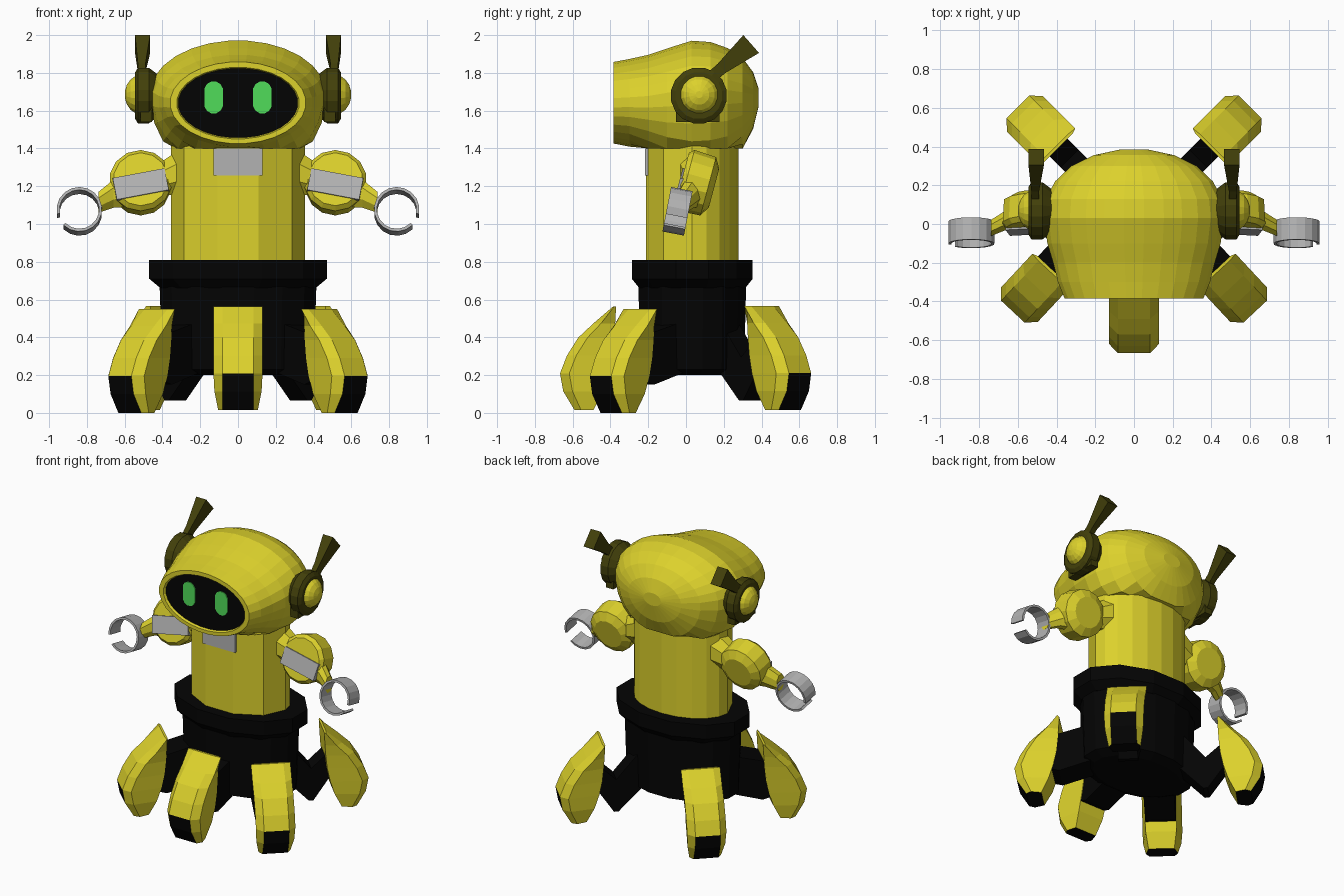
import bpy, bmesh
from math import sin, cos, pi, radians
from mathutils import Vector, Matrix

cube = bpy.data.objects.get("Cube")
if cube:
    bpy.data.objects.remove(cube, do_unlink=True)


def material(name, r, g, b):
    m = bpy.data.materials.new(name)
    m.use_nodes = True
    m.diffuse_color = (r, g, b, 1)
    bsdf = m.node_tree.nodes["Principled BSDF"]
    bsdf.inputs["Base Color"].default_value = (r, g, b, 1)
    bsdf.inputs["Roughness"].default_value = 0.6
    return m


YELLOW = material("yellow", 0.72, 0.64, 0.025)
BLACK = material("black", 0.0012, 0.0012, 0.0012)
OLIVE = material("dark_olive", 0.055, 0.051, 0.003)
GREY = material("grey", 0.45, 0.45, 0.45)
GREEN = material("green", 0.08, 0.72, 0.10)


def loft(name, rings, mats, rule=None, matrix=None):
    """Skin a series of equal-length point rings; rule(ring, side) picks a material."""
    bm = bmesh.new()
    rows = [[bm.verts.new(p) for p in ring] for ring in rings]
    n = len(rows[0])
    for i, (a, b) in enumerate(zip(rows, rows[1:])):
        for k in range(n):
            f = bm.faces.new((a[k], a[(k + 1) % n], b[(k + 1) % n], b[k]))
            f.material_index = rule(i, k) if rule else 0
    for i, row in ((-1, rows[0]), (len(rows), rows[-1])):
        f = bm.faces.new(row)
        f.material_index = rule(i, 0) if rule else 0
    if matrix:
        bm.transform(matrix)
    bmesh.ops.recalc_face_normals(bm, faces=bm.faces)
    mesh = bpy.data.meshes.new(name)
    bm.to_mesh(mesh)
    bm.free()
    for m in mats:
        mesh.materials.append(m)
    ob = bpy.data.objects.new(name, mesh)
    bpy.context.collection.objects.link(ob)
    return ob


def ellipse(n, centre, a, b, u, v):
    u, v, c = Vector(u), Vector(v), Vector(centre)
    return [c + u * a * cos(2 * pi * (k + 0.5) / n) + v * b * sin(2 * pi * (k + 0.5) / n)
            for k in range(n)]


X, Y, Z = Vector((1, 0, 0)), Vector((0, 1, 0)), Vector((0, 0, 1))


def turned(name, stations, n, mat):
    """Upright oval column from (z, half width, half depth) stations."""
    k = 1 / cos(pi / n)
    return loft(name, [ellipse(n, (0, 0.033, z), a * k, b * k, X, Y) for z, a, b in stations], [mat])


def box(name, size, mat, matrix):
    x, y, z = (s / 2 for s in size)
    ends = [[(sx, sy, h) for sx, sy in ((-x, -y), (x, -y), (x, y), (-x, y))] for h in (-z, z)]
    return loft(name, ends, [mat], matrix=matrix)


# Body: black base with flange
turned("base", [(0.20, 0.33, 0.21), (0.23, 0.40, 0.275), (0.67, 0.415, 0.285)], 16, BLACK)
turned("base_flange", [(0.66, 0.41, 0.28), (0.71, 0.47, 0.32), (0.81, 0.47, 0.32)], 12, BLACK)

# Torso: broad facets in front, finer ones behind, with a plate on the chest
angles = [radians(a) for a in list(range(0, 181, 18)) + list(range(216, 360, 36))]
loft("torso", [[(0.355 * cos(a), 0.033 + (0.245 if sin(a) > 0 else 0.258) * sin(a), z)
                for a in angles] for z in (0.79, 1.42)], [YELLOW])
box("chest_plate", (0.26, 0.03, 0.145), GREY, Matrix.Translation((0, -0.203, 1.328)))

# Head: ovals lofted front to back, fuller below and cut flat where the neck meets it
NECK = 1.40
head = [(-0.368, 0.318, 1.64, 0.184, 1), (-0.385, 0.325, 1.64, 0.19, 1),
        (-0.385, 0.36, 1.642, 0.217, 1), (-0.30, 0.395, 1.645, 0.23, 1.03),
        (-0.20, 0.42, 1.65, 0.247, 1.2), (-0.10, 0.45, 1.665, 0.266, 1.45),
        (0.03, 0.468, 1.685, 0.287, 1.62), (0.13, 0.458, 1.685, 0.28, 1.62),
        (0.22, 0.41, 1.68, 0.253, 1.6), (0.30, 0.325, 1.675, 0.205, 1.45),
        (0.355, 0.21, 1.67, 0.135, 1.25), (0.385, 0.07, 1.67, 0.045, 1)]
rings = []
for y, a, z, b, sag in head:
    ring = ellipse(28, (0, y, z), a, b, X, Z)
    for p in ring:
        if p.z < z:
            p.z = max(NECK, z + (p.z - z) * sag)
    rings.append(ring)
loft("head", rings, [YELLOW, BLACK], rule=lambda i, k: 1 if i == -1 else 0)

LEAN = Matrix.Rotation(radians(-15), 4, 'X')

for side, s in (("left", 1), ("right", -1)):
    flip = Matrix.Diagonal((s, 1, 1, 1))

    def at(x, y, z):
        return flip @ Matrix.Translation((x, y, z))

    # Eye: thin pill-shaped plate on the visor
    pill = []
    for y in (-0.368, -0.375):
        ring = ellipse(12, (0.129, y, 0), 0.05, 0.05, X, Z)
        for p in ring:
            p.z += 1.67 + (0.036 if p.z > 0 else -0.036)
        pill.append(ring)
    loft(side + "_eye", pill, [GREEN], matrix=flip)

    # Ear: dark collar on a square foot, with a yellow dome
    collar = [(0.42, 0.11), (0.472, 0.15), (0.53, 0.15), (0.545, 0.125)]
    loft(side + "_ear_collar", [ellipse(16, (x, 0.068, 1.68), r, r, Y, Z) for x, r in collar],
         [OLIVE], matrix=flip)
    box(side + "_ear_foot", (0.06, 0.23, 0.10), OLIVE, at(0.485, 0.062, 1.59))
    bands = [radians(a) for a in (0, 20, 40, 60, 80)]
    loft(side + "_ear_dome", [ellipse(16, (0.51 + 0.09 * sin(a), 0.07, 1.685), 0.108 * cos(a),
                                      0.108 * cos(a), Y, Z) for a in bands], [YELLOW], matrix=flip)

    # Antenna: flared four-sided horn leaning back
    across = Vector((0, -0.66, 0.75))
    horn = [((0.51, 0.13, 1.775), 0.018, 0.03), ((0.51, 0.19, 1.825), 0.02, 0.032),
            ((0.505, 0.345, 1.953), 0.04, 0.063)]
    loft(side + "_antenna", [[Vector(c) + X * w * i + across * h * j
                              for i, j in ((-1, -1), (1, -1), (1, 1), (-1, 1))]
                             for c, w, h in horn], [OLIVE], matrix=flip)

    # Shoulder: chamfered drum, joint to torso, grey band across its front
    drum = [(-0.085, 0.145), (-0.06, 0.167), (0.06, 0.16), (0.092, 0.105)]
    shoulder = at(0.515, 0.06, 1.215) @ LEAN
    loft(side + "_shoulder", [ellipse(14, (0, y, 0), r, r, X, Z) for y, r in drum], [YELLOW],
         matrix=shoulder)
    loft(side + "_shoulder_joint", [ellipse(8, (x, 0.06, z), r * 0.8, r, Y, Z)
                                    for x, z, r in ((0.30, 1.28, 0.13), (0.43, 1.23, 0.09))],
         [YELLOW], matrix=flip)
    box(side + "_arm_band", (0.28, 0.03, 0.12), GREY,
        shoulder @ Matrix.Translation((0, -0.08, -0.028)) @ Matrix.Rotation(radians(11), 4, 'Y'))

    # Wrist: tapering link down to the claw
    link = [(0.56, 0.05, 1.185, 0.065, 0.10), (0.66, 0.02, 1.16, 0.055, 0.08),
            (0.738, -0.02, 1.115, 0.045, 0.06)]
    loft(side + "_wrist", [ellipse(8, (x, y, z), a, b, Y, Z) for x, y, z, a, b in link],
         [YELLOW], matrix=flip)

    # Claw: open ring with its gap facing outward and down
    steps = 16
    claw = []
    for i in range(steps + 1):
        a = radians(-12 + 327 * i / steps)
        claw.append([(r * cos(a), y, r * sin(a))
                     for r, y in ((0.105, -0.058), (0.12, -0.058), (0.12, 0.058), (0.105, 0.058))])
    loft(side + "_claw", claw, [GREY],
         matrix=at(0.84, -0.045, 1.067) @ Matrix.Rotation(radians(-11), 4, 'X'))


def leg(name, x, y, angle, lift, strut, half):
    """Yellow foot shell with black toe, joined to the base by a strut profile."""
    place = Matrix.Translation((x, y, lift)) @ Matrix.Rotation(radians(angle), 4, 'Z')
    stations = [(0.55, -0.15, -0.135, 0.13), (0.46, -0.145, -0.03, 0.13), (0.385, -0.14, 0.05, 0.13),
                (0.29, -0.13, 0.11, 0.13), (0.195, -0.11, 0.147, 0.13), (0.10, -0.08, 0.13, 0.125),
                (0.0, -0.03, 0.07, 0.105)]
    rings = []
    for z, inner, outer, w in stations:
        mid = outer - 0.35 * min(outer - inner, 0.14)
        rings.append([(inner, -w * 0.8, z), (mid, -w, z), (outer, -0.083, z),
                      (outer, 0.083, z), (mid, w, z), (inner, w * 0.8, z)])
    toe = len(stations) - 3
    loft(name + "_shell", rings, [YELLOW, BLACK], matrix=place,
         rule=lambda i, k: 1 if i > toe + 1 or (i >= toe and k == 2) else 0)
    loft(name + "_strut", [[(u, v, z) for u, z in strut] for v in (-half, half)],
         [BLACK], matrix=place)


# Legs: one in front and two mirrored pairs; the rear struts dip to a sharp knee
straight = [(-0.42, 0.50), (-0.12, 0.42), (-0.08, 0.17), (-0.15, 0.15), (-0.42, 0.23)]
bent = [(-0.42, 0.51), (-0.23, 0.28), (-0.08, 0.42), (-0.08, 0.25),
        (-0.215, 0.05), (-0.245, 0.05), (-0.42, 0.23)]
leg("front_leg", 0, -0.52, -90, 0.014, straight, 0.10)
for side, s in (("left", 1), ("right", -1)):
    leg(side + "_front_leg", s * 0.525, -0.345, -90 + s * 43, 0, straight, 0.10)
    leg(side + "_rear_leg", s * 0.495, 0.50, 90 - s * 45, 0.015, bent, 0.065)
